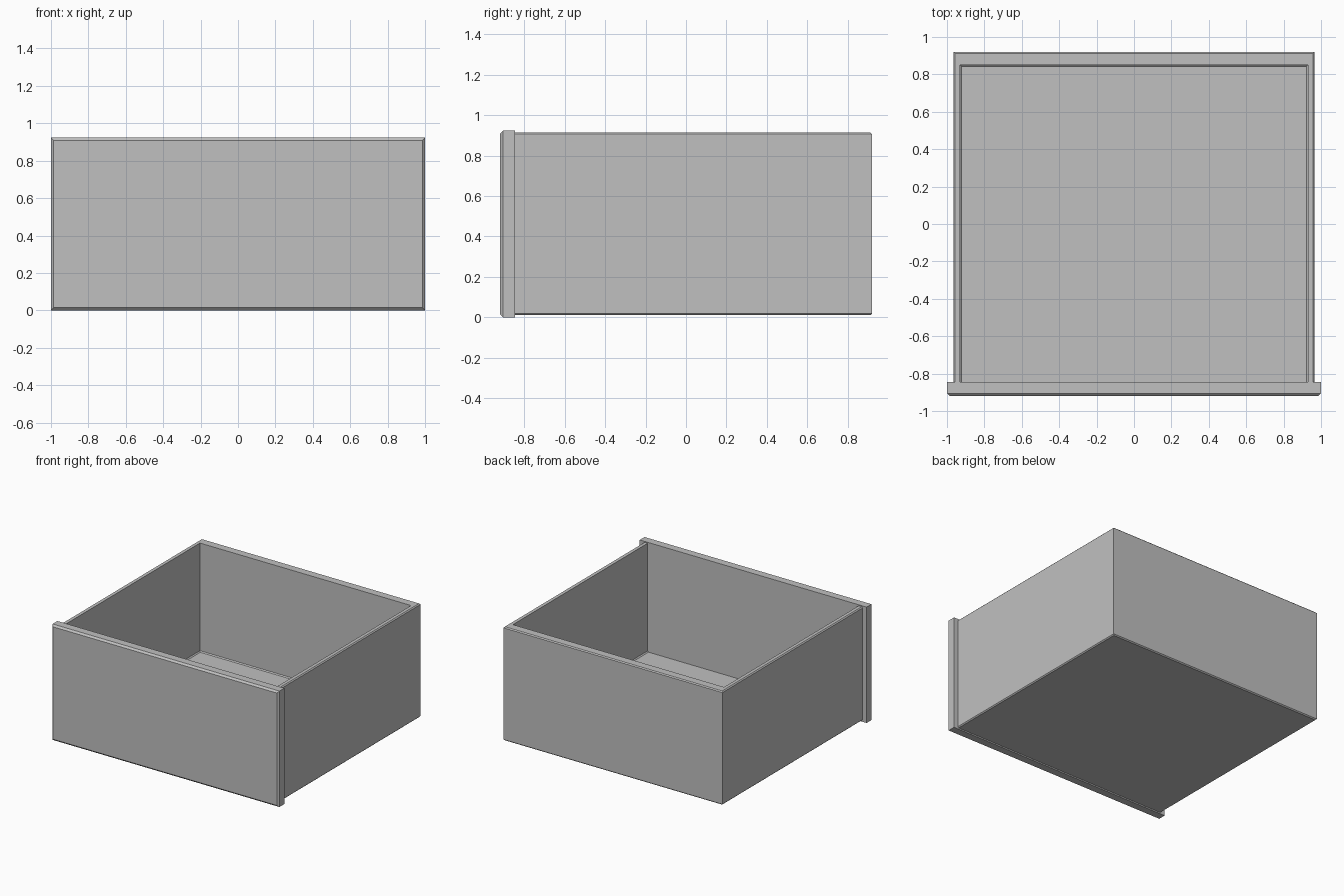
import bpy, bmesh

default = bpy.data.objects.get("Cube")
if default:
    bpy.data.objects.remove(default, do_unlink=True)

# Single grey finish
grey = bpy.data.materials.new("light_grey")
grey.use_nodes = True
grey.diffuse_color = (0.53, 0.53, 0.53, 1)
grey.node_tree.nodes["Principled BSDF"].inputs["Base Color"].default_value = grey.diffuse_color


def add_object(name, bm):
    bmesh.ops.recalc_face_normals(bm, faces=bm.faces)
    mesh = bpy.data.meshes.new(name)
    bm.to_mesh(mesh)
    bm.free()
    mesh.materials.append(grey)
    obj = bpy.data.objects.new(name, mesh)
    bpy.context.collection.objects.link(obj)
    return obj


def loft(name, rings):
    """Stack rectangles (half width, front y, back y, z) and cap both ends."""
    bm = bmesh.new()
    loops = [[bm.verts.new(p) for p in
              ((-w, f, z), (w, f, z), (w, b, z), (-w, b, z))]
             for w, f, b, z in rings]
    for low, high in zip(loops, loops[1:]):
        for i in range(4):
            j = (i + 1) % 4
            bm.faces.new((low[i], low[j], high[j], high[i]))
    bm.faces.new(loops[0])
    bm.faces.new(loops[-1])
    return add_object(name, bm)


# Open box: up the outside, over the rim, down the inside to the floor
c = 0.008
half, back = 0.965, 0.92
bottom, top, floor = 0.01, 0.915, 0.05
inner, inner_back = 0.93, 0.85
hidden_front, inner_front = -0.89, -0.87
loft("drawer_box", [
    (half - c, hidden_front, back - c, bottom),
    (half, hidden_front, back, bottom + c),
    (half, hidden_front, back, top - c),
    (half - c, hidden_front, back - c, top),
    (inner, inner_front, inner_back, top),
    (inner, inner_front, inner_back, floor + c),
    (inner - c, inner_front, inner_back - c, floor),
])

# Front panel with chamfered front edges
bm = bmesh.new()
bmesh.ops.create_cube(bm, size=1)
for v in bm.verts:
    v.co = (v.co.x * 2, v.co.y * 0.075 - 0.8825, (v.co.z + 0.5) * 0.923)
front_edges = [e for e in bm.edges if all(v.co.y < -0.9 for v in e.verts)]
bmesh.ops.bevel(bm, geom=front_edges, offset=0.014, segments=1, affect='EDGES')
add_object("front_panel", bm)
